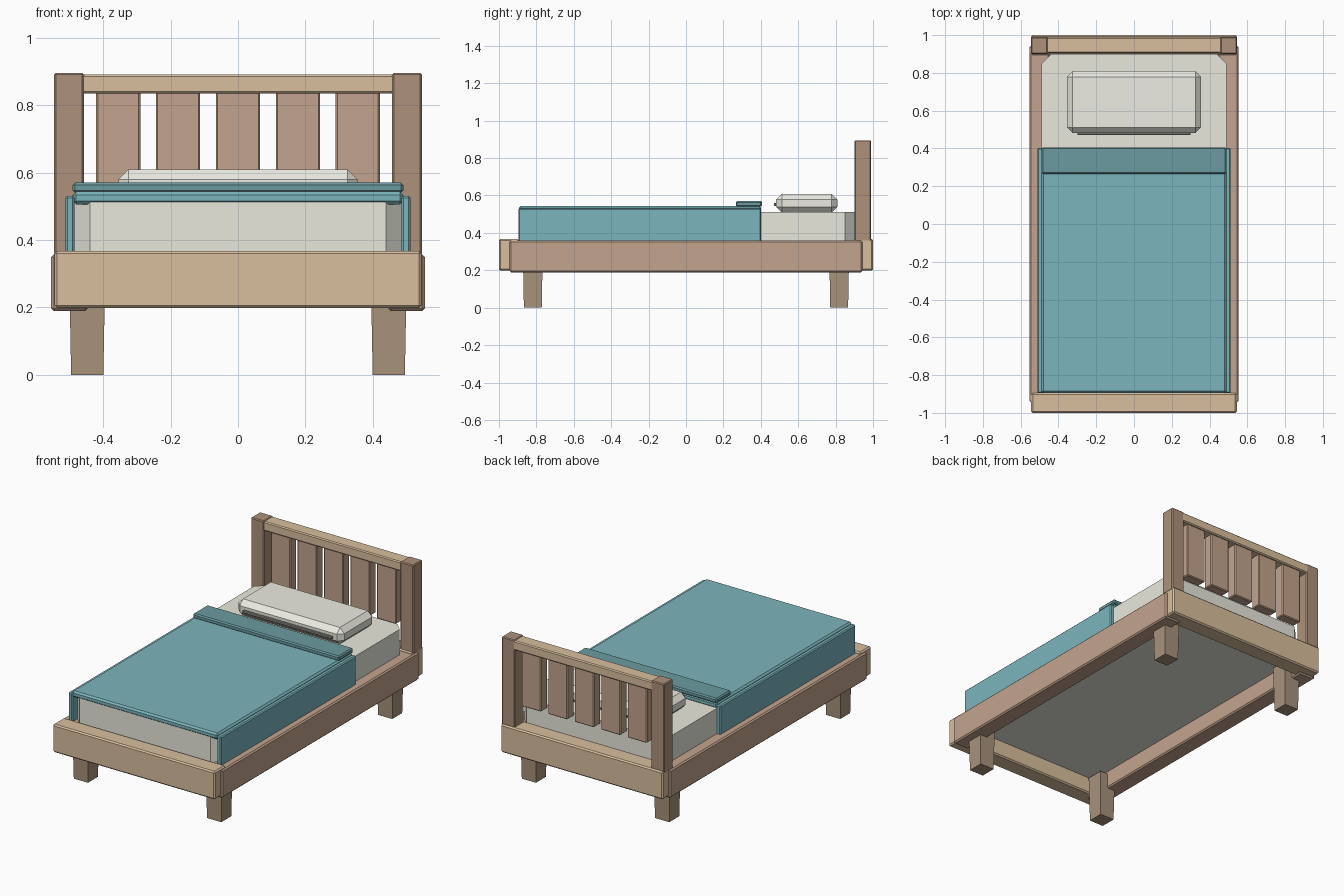
import bpy, bmesh
from mathutils import Vector

if "Cube" in bpy.data.objects:
    bpy.data.objects.remove(bpy.data.objects["Cube"])


def material(name, hex_rgb):
    m = bpy.data.materials.new(name)
    srgb = [int(hex_rgb[i:i + 2], 16) / 255 for i in (0, 2, 4)]
    m.diffuse_color = [((c + 0.055) / 1.055) ** 2.4 for c in srgb] + [1]
    m.use_nodes = True
    m.node_tree.nodes["Principled BSDF"].inputs["Base Color"].default_value = m.diffuse_color
    return m


oak = material("light_wood", "D9BF9E")
rail_wood = material("rose_wood", "C4A48D")
post_wood = material("dark_wood", "AD917B")
leg_wood = material("leg_wood", "A8937B")
linen = material("linen", "E9E9DE")
pillow_cloth = material("pillow_cloth", "ECECE2")
piping_cloth = material("piping", "96968F")
teal = material("teal", "7BB5BC")
dark_teal = material("dark_teal", "6B9CA1")


def box(name, x, y, z, mat, bevel=0.008, upright_only=False, foot_scale=1.0):
    """Box from (min, max) ranges with a flat chamfer on its edges."""
    lo, hi = Vector((x[0], y[0], z[0])), Vector((x[1], y[1], z[1]))
    mid, size = (lo + hi) / 2, hi - lo
    bm = bmesh.new()
    bmesh.ops.create_cube(bm, size=1)
    for v in bm.verts:
        if v.co.z < 0:
            v.co.x *= foot_scale
            v.co.y *= foot_scale
        v.co = v.co * size
    edges = [e for e in bm.edges if not upright_only
             or abs(e.verts[0].co.z - e.verts[1].co.z) > 1e-4]
    if bevel:
        bmesh.ops.bevel(bm, geom=edges, offset=bevel, segments=1,
                        affect='EDGES', profile=0.5)
    me = bpy.data.meshes.new(name)
    bm.to_mesh(me)
    bm.free()
    me.materials.append(mat)
    ob = bpy.data.objects.new(name, me)
    ob.location = mid
    bpy.context.collection.objects.link(ob)
    return ob


def around(c, half):
    return (c - half, c + half)


# Frame boards
box("foot_board", (-0.544, 0.544), (-1.0, -0.894), (0.198, 0.368), oak)
box("head_board_base", (-0.544, 0.544), (0.894, 1.0), (0.198, 0.368), oak)

for s, side in ((-1, "left"), (1, "right")):
    # Side rails, headboard posts and blanket sides
    box(f"side_rail_{side}", around(s * 0.5, 0.054), (-0.944, 0.944),
        (0.189, 0.358), rail_wood)
    box(f"headboard_post_{side}", around(s * 0.501, 0.044), (0.901, 0.989),
        (0.355, 0.895), post_wood, 0.005)
    box(f"blanket_side_{side}", around(s * 0.498, 0.014), (-0.896, 0.402),
        (0.335, 0.531), teal, 0.006)
    # Tapered legs
    for t, end in ((-1, "front"), (1, "back")):
        box(f"{end}_leg_{side}", around(s * 0.447, 0.053),
            around(t * 0.819, 0.053), (0, 0.28), leg_wood, 0, foot_scale=0.9)

# Headboard top rail and slats
box("headboard_top_rail", (-0.47, 0.47), (0.905, 0.989), (0.834, 0.891), oak, 0.006)
for i in range(5):
    box(f"headboard_slat_{i + 1}", around((i - 2) * 0.1775, 0.0655),
        (0.914, 0.976), (0.5, 0.84), rail_wood, 0.005)

# Mattress with chamfered corners
box("mattress", (-0.489, 0.489), (-0.89, 0.9), (0.295, 0.512), linen,
    0.05, upright_only=True)

# Blanket top and folded edge
box("blanket_top", (-0.49, 0.49), (-0.894, 0.402), (0.506, 0.544), teal, 0.01)
box("blanket_fold", (-0.49, 0.49), (0.266, 0.406), (0.54, 0.57), dark_teal, 0.007)

# Pillow with seam strip
box("pillow", (-0.355, 0.355), (0.482, 0.809), (0.508, 0.609), pillow_cloth, 0.03)
box("pillow_seam", (-0.3, 0.3), (0.47, 0.49), (0.545, 0.561), piping_cloth, 0.003)
